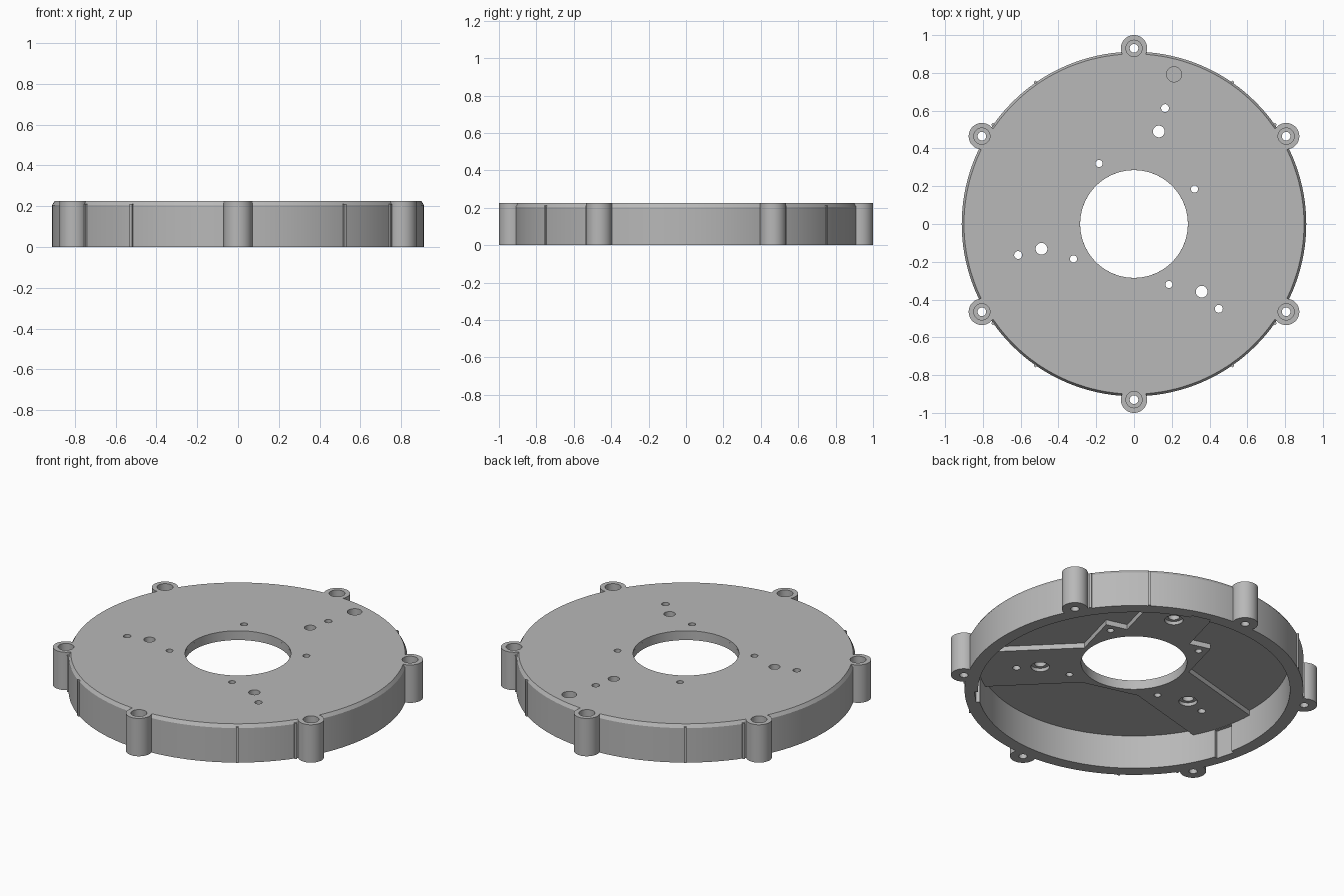
import bpy, bmesh
from math import radians, cos, sin, tau
from mathutils import Matrix, Vector

if "Cube" in bpy.data.objects:
    bpy.data.objects.remove(bpy.data.objects["Cube"])

H = 0.225        # overall height
FLOOR = 0.2      # underside of the thin plate
PAD = 0.17       # underside of the thick arms

grey = bpy.data.materials.new("satin grey")
grey.use_nodes = True
grey.diffuse_color = (0.48, 0.48, 0.48, 1)
grey.node_tree.nodes["Principled BSDF"].inputs["Base Color"].default_value = (0.48, 0.48, 0.48, 1)


def lathe(bm, profile, radius=0, angle=0, segs=32):
    """Revolve a closed (r, z) profile about a vertical axis at a polar position."""
    a = radians(angle)
    cx, cy = radius * cos(a), radius * sin(a)
    rings = []
    for s in range(segs):
        t = tau * s / segs
        rings.append([bm.verts.new((cx + r * cos(t), cy + r * sin(t), z)) for r, z in profile])
    n = len(profile)
    for s in range(segs):
        p, q = rings[s], rings[(s + 1) % segs]
        for i in range(n):
            j = (i + 1) % n
            if profile[i][0] or profile[j][0]:
                bm.faces.new((p[i], q[i], q[j], p[j]))


def box(bm, r0, r1, half, z0, z1, angle):
    """Radial block from r0 to r1 at the given angle."""
    m = (Matrix.Rotation(radians(angle), 4, 'Z')
         @ Matrix.Translation(((r0 + r1) / 2, 0, (z0 + z1) / 2))
         @ Matrix.Diagonal(Vector((r1 - r0, 2 * half, z1 - z0, 1))))
    bmesh.ops.create_cube(bm, size=1, matrix=m)


def rod(r, z0, z1):
    return [(0, z0), (r, z0), (r, z1), (0, z1)]


def finish(name, bm):
    bmesh.ops.remove_doubles(bm, verts=bm.verts, dist=1e-5)
    bmesh.ops.recalc_face_normals(bm, faces=bm.faces)
    mesh = bpy.data.meshes.new(name)
    bm.to_mesh(mesh)
    bm.free()
    mesh.materials.append(grey)
    ob = bpy.data.objects.new(name, mesh)
    bpy.context.collection.objects.link(ob)
    return ob


helpers = []


def combine(name, bm, operation):
    tool = finish(name, bm)
    tool.hide_render = True
    helpers.append(tool)
    mod = cover.modifiers.new(name, 'BOOLEAN')
    mod.operation, mod.solver, mod.object = operation, 'EXACT', tool


# Round cover: thin plate with a deep, chamfered rim
bm = bmesh.new()
lathe(bm, [(0.285, FLOOR), (0.84, FLOOR), (0.84, 0), (0.912, 0), (0.912, 0.205),
           (0.9, H), (0.285, H)], segs=144)
cover = finish("cover_plate", bm)

ARMS = (75, 195, 315)
BOSSES = range(30, 390, 60)

# Thick mounting arms and square hub under the plate
for angle in ARMS:
    bm = bmesh.new()
    box(bm, 0.1, 0.85, 0.185, PAD, FLOOR + 0.01, angle)
    combine("arm", bm, 'UNION')
bm = bmesh.new()
box(bm, -0.31, 0.31, 0.31, PAD, FLOOR + 0.012, 75)
combine("hub", bm, 'UNION')

# Screw bosses around the rim
bm = bmesh.new()
for angle in BOSSES:
    lathe(bm, rod(0.07, 0, H), 0.93, angle, 40)
combine("bosses", bm, 'UNION')

# Slim locating ribs on the outer wall
bm = bmesh.new()
for side in (0, 180):
    for offset in (35.2, 55.2, -35.2, -55.2):
        box(bm, 0.88, 0.92, 0.007, 0, 0.212, side + offset)
combine("ribs", bm, 'UNION')

# All openings
bm = bmesh.new()
lathe(bm, rod(0.285, 0.1, 0.3), segs=96)
for angle in BOSSES:                      # counterbored boss holes
    lathe(bm, [(0, -0.1), (0.023, -0.1), (0.023, 0.185), (0.043, 0.185),
               (0.043, 0.3), (0, 0.3)], 0.93, angle)
for angle in ARMS:                        # arm holes and wall pockets
    lathe(bm, [(0, 0.1), (0.05, 0.1), (0.05, 0.19), (0.031, 0.19),
               (0.031, 0.3), (0, 0.3)], 0.507, angle)
    lathe(bm, rod(0.021, 0.1, 0.3), 0.635, angle)
    box(bm, 0.8, 0.858, 0.055, -0.1, PAD - 0.002, angle)
for angle in range(30, 390, 90):          # hub screw holes
    lathe(bm, rod(0.019, 0.1, 0.3), 0.37, angle)
lathe(bm, rod(0.04, 0.185, 0.3), 0.82, 75)  # blind locating hole
combine("openings", bm, 'DIFFERENCE')

# Bake the cuts and drop the helper solids
deps = bpy.context.evaluated_depsgraph_get()
deps.update()
baked = bpy.data.meshes.new_from_object(cover.evaluated_get(deps))
cover.modifiers.clear()
cover.data = baked
baked.materials.clear()
baked.materials.append(grey)
for tool in helpers:
    bpy.data.objects.remove(tool)

bpy.ops.object.select_all(action='DESELECT')
cover.select_set(True)
bpy.context.view_layer.objects.active = cover
bpy.ops.object.shade_smooth_by_angle(angle=radians(25))
